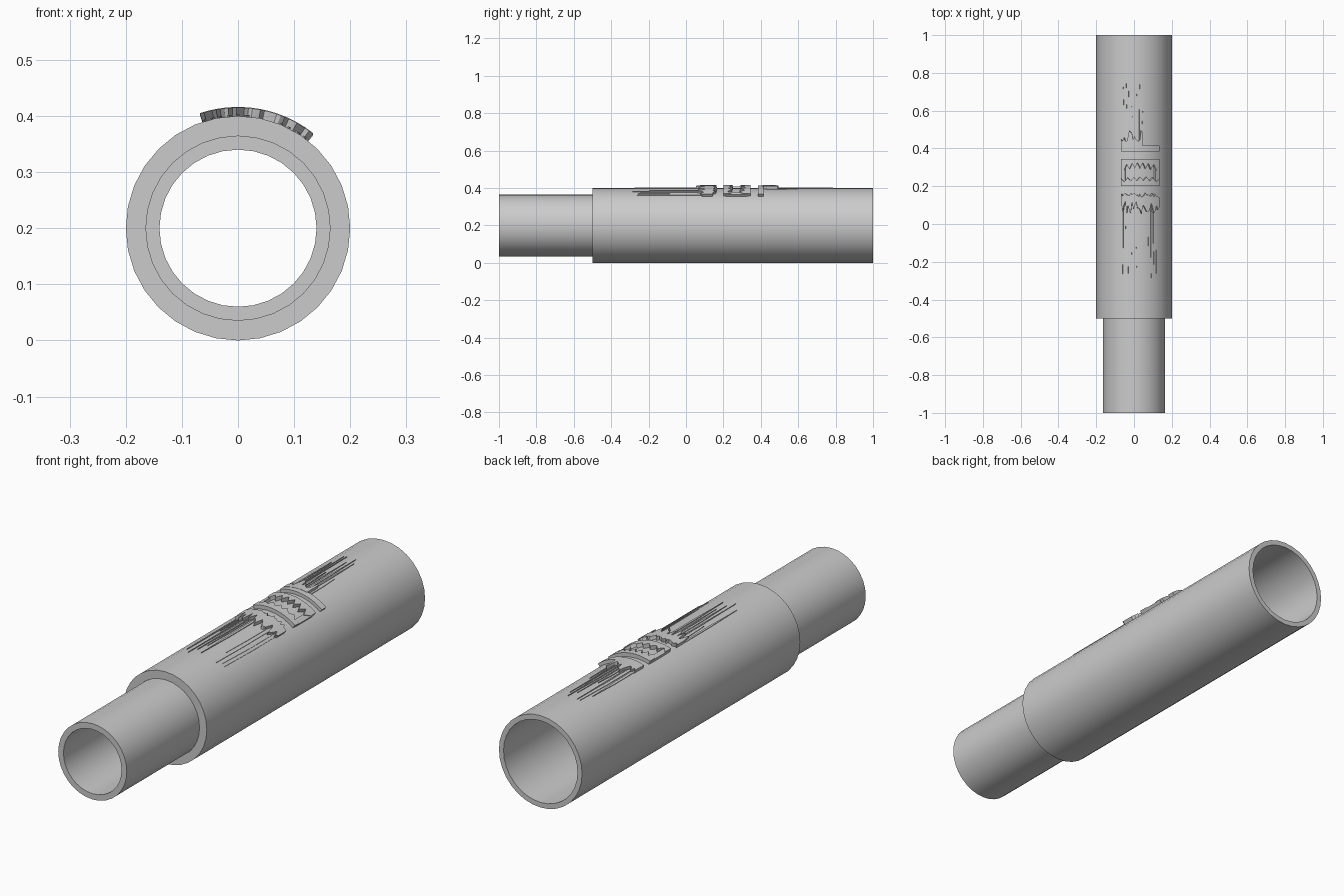
import bpy, bmesh, math, random

cube = bpy.data.objects.get("Cube")
if cube:
    bpy.data.objects.remove(cube, do_unlink=True)

random.seed(4)
AXIS_Z = 0.2
SIDES = 32


def finish(name, bm, angle):
    bmesh.ops.recalc_face_normals(bm, faces=bm.faces)
    mesh = bpy.data.meshes.new(name)
    bm.to_mesh(mesh)
    bm.free()
    ob = bpy.data.objects.new(name, mesh)
    bpy.context.collection.objects.link(ob)
    bpy.ops.object.select_all(action='DESELECT')
    ob.select_set(True)
    bpy.context.view_layer.objects.active = ob
    bpy.ops.object.shade_smooth_by_angle(angle=math.radians(angle))
    return ob


def on_tube(angle, radius, y):
    """Point around the tube axis; angle zero is straight up."""
    return (radius * math.sin(angle), y, AXIS_Z + radius * math.cos(angle))


def lathe(name, profile):
    """Closed (radius, y) profile turned around the tube axis."""
    bm = bmesh.new()
    rings = [[bm.verts.new(on_tube(math.tau * i / SIDES, r, y)) for r, y in profile]
             for i in range(SIDES)]
    n = len(profile)
    for i in range(SIDES):
        a, b = rings[i], rings[(i + 1) % SIDES]
        for j in range(n):
            k = (j + 1) % n
            bm.faces.new((a[j], a[k], b[k], b[j]))
    return finish(name, bm, 30)


def add_patch(bm, x0, x1, low, high, top, steps):
    """Curved raised patch between two edge functions of t in 0..1."""
    columns = []
    for i in range(steps + 1):
        t = i / steps
        angle = math.asin((x0 + (x1 - x0) * t) / top)
        lo, hi = low(t), high(t)
        columns.append([bm.verts.new(on_tube(angle, r, y)) for r, y in
                        ((0.194, lo), (top, lo), (top, hi), (0.194, hi))])
    for a, b in zip(columns, columns[1:]):
        for j in range(4):
            k = (j + 1) % 4
            bm.faces.new((a[j], a[k], b[k], b[j]))
    bm.faces.new(columns[0])
    bm.faces.new(columns[-1])


def level(y):
    return lambda t: y


def ragged(y, depth):
    return lambda t: y + depth * random.random()


def toothed(y, depth, teeth):
    """Zigzag edge bowed in the middle."""
    return lambda t: (y + depth * abs((t * teeth) % 1 - 0.5) * 2
                      + depth * 0.5 * math.sin(math.pi * t))


# Hollow stepped tube: wide body with a narrower neck
lathe("stepped_tube", [(0.165, -1), (0.165, -0.5), (0.2, -0.5), (0.2, 1),
                       (0.178, 1), (0.178, -0.475), (0.14, -0.475), (0.14, -1)])

LEFT, RIGHT, TOP = -0.068, 0.134, 0.216

# Central relief: two toothed jaws joined by side posts
bm = bmesh.new()
add_patch(bm, LEFT, RIGHT, toothed(0.28, 0.03, 7), level(0.345), TOP, 28)
add_patch(bm, LEFT, RIGHT, level(0.2), toothed(0.22, 0.02, 6), TOP, 24)
for x in (LEFT, RIGHT - 0.02):
    add_patch(bm, x, x + 0.02, level(0.21), level(0.33), 0.213, 3)
finish("jaw_relief", bm, 30)

# Cross bar and ragged crest behind the jaws
bm = bmesh.new()
add_patch(bm, LEFT, RIGHT, level(0.385), level(0.415), 0.214, 16)
add_patch(bm, LEFT, 0.045, level(0.41), ragged(0.43, 0.07), 0.215, 16)
finish("rear_crest", bm, 30)

# Ragged fringe in front of the jaws
bm = bmesh.new()
add_patch(bm, LEFT, RIGHT, ragged(0.05, 0.08), ragged(0.14, 0.025), 0.215, 28)
finish("front_fringe", bm, 30)


def streaks(name, x_positions, start, shortest, longest):
    """Thin tapering ridges running along the tube."""
    bm = bmesh.new()
    for x in x_positions:
        end = start + random.uniform(shortest, longest)
        width = random.uniform(0.005, 0.01)
        tip = lambda t: end + (start - end) * abs(t - 0.5)
        low, high = (level(start), tip) if end > start else (tip, level(start))
        add_patch(bm, x, x + width, low, high, 0.2025, 4)
    finish(name, bm, 30)


streaks("rear_streaks", [-0.062 + 0.015 * i for i in range(8)], 0.43, 0.12, 0.37)
streaks("front_streaks_right", [-0.064 + 0.015 * i for i in range(6)], 0.1, -0.4, -0.15)
streaks("front_streaks_left", [0.075 + 0.014 * i for i in range(4)], 0.1, -0.4, -0.15)
